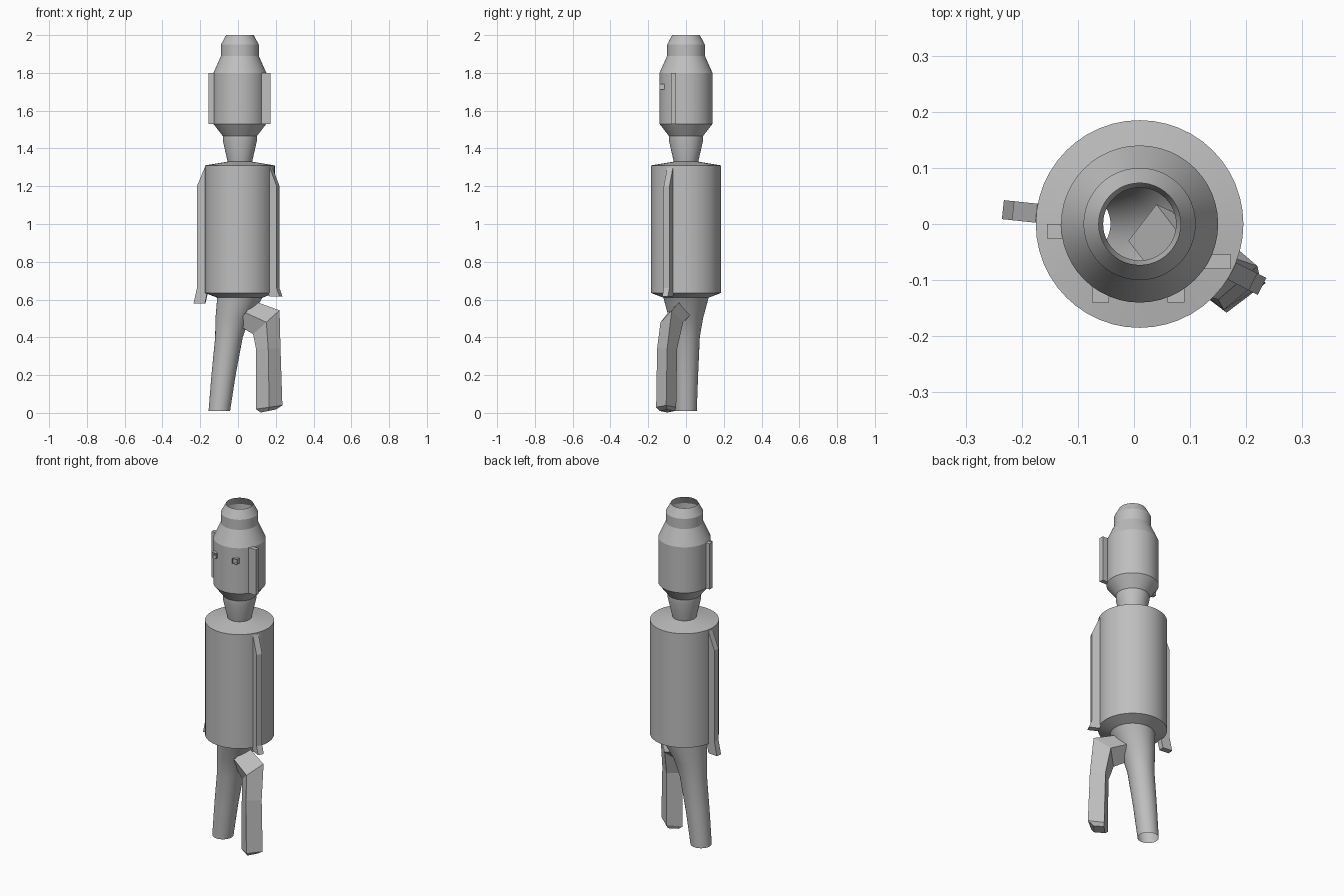
import bpy
import bmesh
from math import cos, sin, tau, pi, radians
from mathutils import Matrix, Vector

if "Cube" in bpy.data.objects:
    bpy.data.objects.remove(bpy.data.objects["Cube"])

GREY = (0.52, 0.52, 0.52, 1)
grey = bpy.data.materials.new("plain grey")
grey.use_nodes = True
grey.diffuse_color = GREY
grey.node_tree.nodes["Principled BSDF"].inputs["Base Color"].default_value = GREY

AXIS = Vector((0.01, 0, 0))  # upright centre line of head and torso


def ellipse(centre, half_x, half_y, sides, tilt=0):
    """Horizontal ring whose height can rise along x."""
    ring = []
    for i in range(sides):
        angle = tau * i / sides
        x, y = half_x * cos(angle), half_y * sin(angle)
        ring.append(Vector(centre) + Vector((x, y, x * tilt)))
    return ring


def rectangle(centre, half_x, half_y):
    corners = ((-half_x, -half_y), (half_x, -half_y), (half_x, half_y), (-half_x, half_y))
    return [Vector(centre) + Vector((x, y, 0)) for x, y in corners]


def loft(name, rings, cap_start=True, cap_end=True):
    """Skin a list of rings that share a point count."""
    bm = bmesh.new()
    loops = [[bm.verts.new(point) for point in ring] for ring in rings]
    for lower, upper in zip(loops, loops[1:]):
        for i in range(len(lower)):
            bm.faces.new((lower[i - 1], lower[i], upper[i], upper[i - 1]))
    if cap_start:
        bm.faces.new(loops[0])
    if cap_end:
        bm.faces.new(loops[-1])
    bmesh.ops.recalc_face_normals(bm, faces=bm.faces)
    mesh = bpy.data.meshes.new(name)
    bm.to_mesh(mesh)
    bm.free()
    mesh.materials.append(grey)
    obj = bpy.data.objects.new(name, mesh)
    bpy.context.collection.objects.link(obj)
    return obj


def tube(name, profile, shift=lambda height: 0):
    """Open round tube from (height, radius) pairs, with an optional sideways shift."""
    rings = []
    for height, radius in profile:
        centre = AXIS + Vector((shift(height), 0, height))
        rings.append(ellipse(centre, radius, radius, sides=48))
    obj = loft(name, rings, cap_start=False, cap_end=False)
    bpy.ops.object.select_all(action="DESELECT")
    bpy.context.view_layer.objects.active = obj
    obj.select_set(True)
    bpy.ops.object.shade_smooth_by_angle(angle=radians(20))


# Hollow trunk, open at the crown and at the right foot
HIP, WAIST, SHOULDER, NECK, JAW = 0.61, 0.635, 1.31, 1.33, 1.465
CHEEK, BROW = 1.53, 1.8
HIP_RADIUS, TORSO_RADIUS, NECK_RADIUS, JAW_RADIUS, HEAD_RADIUS = 0.12, 0.185, 0.065, 0.09, 0.14
CROWN_RADIUS = 0.1

tube("head", [(JAW, JAW_RADIUS), (CHEEK, HEAD_RADIUS), (BROW, HEAD_RADIUS),
              (1.89, CROWN_RADIUS), (1.95, CROWN_RADIUS), (2, 0.073)])
tube("neck", [(NECK, NECK_RADIUS), (1.44, JAW_RADIUS), (JAW, JAW_RADIUS)])
tube("torso", [(HIP, HIP_RADIUS), (WAIST, TORSO_RADIUS),
               (SHOULDER, TORSO_RADIUS), (NECK, NECK_RADIUS)])


# Right leg, drifting outward toward the foot
def leg_shift(height):
    drop = (HIP - height) / HIP
    return -0.11 * drop ** 0.6


tube("right_leg", [(HIP, HIP_RADIUS), (0.5, 0.09), (0.4, 0.073), (0.2, 0.064), (0.01, 0.057)],
     leg_shift)

# Four-sided left leg, stepping sideways at the hip and then straight down
hip = ellipse((0.04, -0.03, 0.53), 0.05, 0.065, sides=4, tilt=1.2)
thigh = ellipse((0.15, -0.075, 0.48), 0.07, 0.06, sides=4, tilt=0.9)
knee = ellipse((0.16, -0.1, 0.34), 0.065, 0.053, sides=4)
ankle = ellipse((0.165, -0.105, 0.03), 0.07, 0.053, sides=4, tilt=0.14)
sole = ellipse((0.16, -0.1, 0.01), 0.04, 0.04, sides=4, tilt=0.2)
loft("left_leg", [hip, thigh, knee, ankle, sole])


# Thin bent arms lying against the torso, each at its own bearing
def arm(name, bearing, hand_height):
    path = [(0.155, SHOULDER - 0.01), (0.197, 1.2), (0.197, 0.66), (0.215, hand_height)]
    turn = Matrix.Translation(AXIS) @ Matrix.Rotation(radians(bearing), 4, "Z")
    loft(name, [[turn @ corner for corner in rectangle((reach, 0, height), 0.03, 0.017)]
                for reach, height in path])


arm("right_arm", bearing=174, hand_height=0.58)
arm("left_arm", bearing=-27, hand_height=0.615)


# Flat upright ears
def ear(name, x, y):
    loft(name, [rectangle((x, y, height), 0.025, 0.013) for height in (CHEEK, BROW)])


ear("right_ear", x=-0.13, y=-0.013)
ear("left_ear", x=0.148, y=-0.067)

# Square eyes, open toward the front
quarter_turn = Matrix.Rotation(pi / 2, 4, "X")
for side, offset in (("right", -0.06), ("left", 0.075)):
    place = Matrix.Translation((offset, 0, 1.727)) @ quarter_turn
    loft(side + "_eye", [[place @ corner for corner in rectangle((0, 0, depth), 0.015, 0.015)]
                         for depth in (0.112, HEAD_RADIUS)], cap_end=False)
